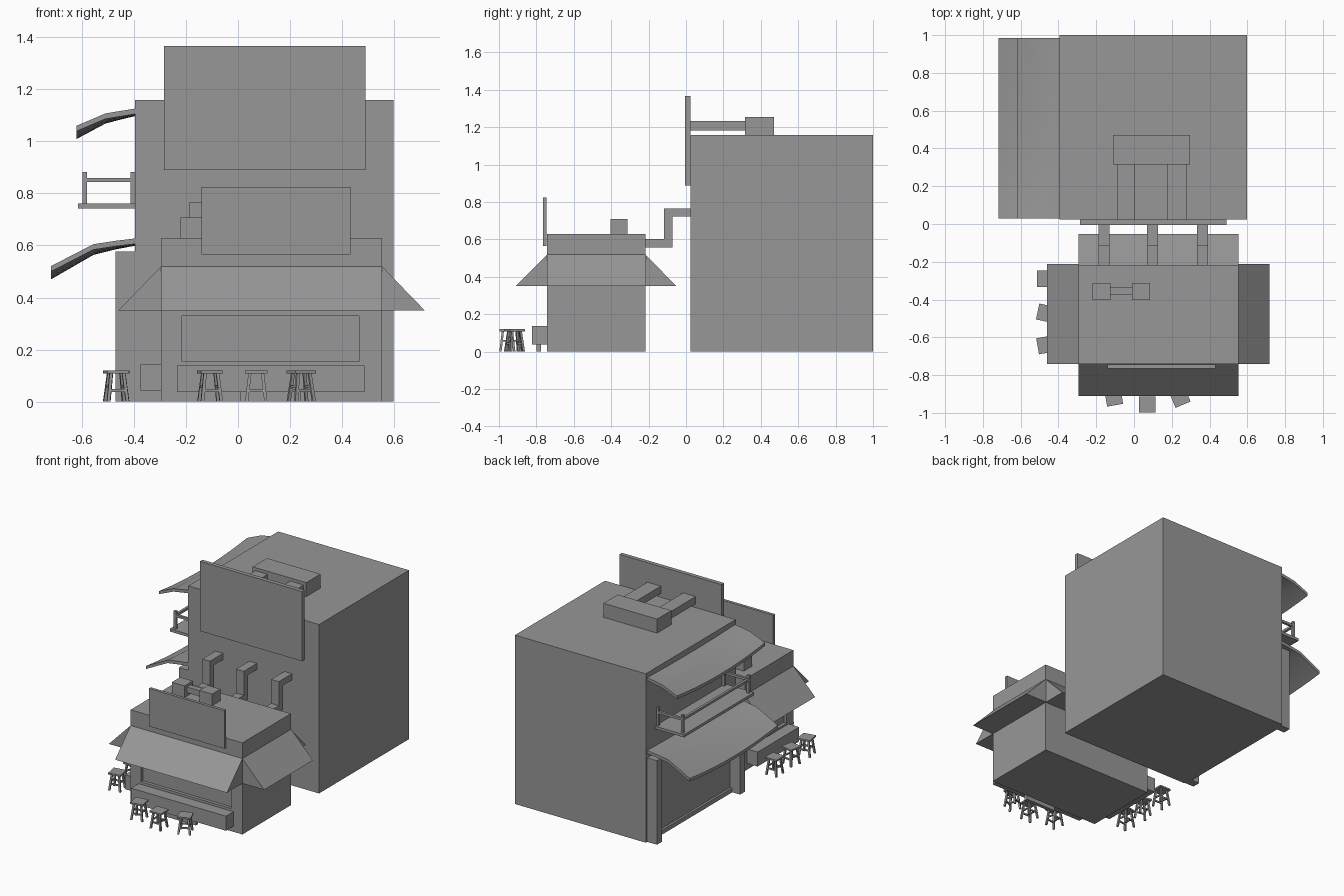
import bpy, bmesh, math
from mathutils import Matrix, Vector

if "Cube" in bpy.data.objects:
    bpy.data.objects.remove(bpy.data.objects["Cube"])

grey = bpy.data.materials.new("dark_grey")
grey.diffuse_color = (.31, .31, .31, 1)
grey.use_nodes = True
grey.node_tree.nodes["Principled BSDF"].inputs["Base Color"].default_value = grey.diffuse_color


def make(name, bm):
    bmesh.ops.recalc_face_normals(bm, faces=bm.faces)
    me = bpy.data.meshes.new(name)
    bm.to_mesh(me)
    bm.free()
    me.materials.append(grey)
    ob = bpy.data.objects.new(name, me)
    bpy.context.collection.objects.link(ob)
    return ob


def add_box(bm, x0, x1, y0, y1, z0, z1):
    m = Matrix.Translation(((x0 + x1) / 2, (y0 + y1) / 2, (z0 + z1) / 2)) @ Matrix.Diagonal((x1 - x0, y1 - y0, z1 - z0, 1))
    bmesh.ops.create_cube(bm, size=1, matrix=m)


def box(name, *dims):
    bm = bmesh.new()
    add_box(bm, *dims)
    return make(name, bm)


def prism(name, pts, a, b, axis):
    """Extrude a profile of (horizontal, z) points along x or y from a to b."""
    bm = bmesh.new()
    def place(h, z, t):
        return (t, h, z) if axis == 'x' else (h, t, z)
    f = bm.faces.new([bm.verts.new(place(h, z, a)) for h, z in pts])
    g = bmesh.ops.extrude_face_region(bm, geom=[f])
    d = Vector(place(0, 0, b - a))
    bmesh.ops.translate(bm, vec=d, verts=[v for v in g['geom'] if isinstance(v, bmesh.types.BMVert)])
    return make(name, bm)


def recess(ob, *dims):
    cut = box("window_cutter", *dims)
    cut.hide_render = True
    cut.hide_viewport = True
    m = ob.modifiers.new("recess", 'BOOLEAN')
    m.operation = 'DIFFERENCE'
    m.solver = 'EXACT'
    m.object = cut


def canopy(name, pts, y0, y1, thick=.021, n=10):
    """Thin sheet through (x, top z, sag) points, sagging between its raised ends."""
    bm = bmesh.new()
    rings = []
    for i in range(n + 1):
        t = i / n
        low = 4 * t * (1 - t)
        y = y0 + (y1 - y0) * t
        top = [bm.verts.new((x, y, z - s * low)) for x, z, s in pts]
        bot = [bm.verts.new((x, y, z - s * low - thick)) for x, z, s in reversed(pts)]
        rings.append(top + bot)
    for a, b in zip(rings, rings[1:]):
        for k in range(len(a)):
            j = (k + 1) % len(a)
            bm.faces.new((a[k], a[j], b[j], b[k]))
    bm.faces.new(rings[0])
    bm.faces.new(rings[-1])
    ob = make(name, bm)
    bpy.ops.object.select_all(action='DESELECT')
    ob.select_set(True)
    bpy.context.view_layer.objects.active = ob
    bpy.ops.object.shade_smooth_by_angle(angle=math.radians(35))


# main building and roof sign
box("main_building", -.395, .597, .025, 1, 0, 1.158)
box("roof_sign", -.285, .489, -.005, .023, .889, 1.367)
box("sign_anchor", -.11, .297, .315, .47, 1.158, 1.254)
for x0, x1 in ((-.09, .005), (.175, .277)):
    box("sign_arm", x0, x1, .02, .32, 1.183, 1.233)

# stall with shallow serving windows
stall = box("stall", -.295, .553, -.742, -.217, 0, .628)
recess(stall, -.215, .465, -.80, -.72, .155, .33)
recess(stall, -.35, -.273, -.67, -.27, .155, .33)

# four solid wedge awnings
for n, h0, h1, a, b, ax in (("front", -.742, -.91, -.295, .553, 'x'), ("back", -.217, -.052, -.295, .553, 'x'),
                            ("left", -.295, -.46, -.742, -.213, 'y'), ("right", .553, .718, -.742, -.213, 'y')):
    prism(n + "_awning", [(h0, .52), (h1, .35), (h0, .35)], a, b, ax)

# counters and the front foot
box("front_counter", -.235, .485, -.823, -.742, .038, .138)
box("front_counter_foot", .01, .24, -.80, -.775, 0, .04)
box("left_counter", -.375, -.295, -.69, -.24, .043, .142)

# stall sign and rooftop units
box("stall_sign", -.14, .432, -.765, -.745, .565, .825)
for x0 in (-.22, -.01):
    box("roof_unit", x0, x0 + .096, -.403, -.313, .628, .708)
box("roof_unit_link", -.125, -.01, -.375, -.337, .65, .69)

# bent ducts between stall and building
duct = [(-.217, .556), (-.073, .556), (-.073, .723), (.025, .723),
        (.025, .766), (-.117, .766), (-.117, .601), (-.217, .601)]
for x in (-.16, .097, .363):
    prism("duct", duct, x - .029, x + .029, 'x')

# side doorway: pillars and sill
for y0 in (.03, .93):
    box("door_pillar", -.47, -.395, y0, y0 + .055, 0, .576)
box("door_sill", -.41, -.395, .085, .93, 0, .03)

# sagging side canopies
canopy("lower_canopy", [(-.395, .627, .007), (-.47, .618, .012), (-.555, .605, .02), (-.718, .521, .03)], .03, .985)
canopy("upper_canopy", [(-.395, 1.126, .008), (-.45, 1.117, .012), (-.51, 1.107, .018), (-.62, 1.06, .03)], .03, .985)

# balcony with posts and rails
box("balcony_floor", -.615, -.395, .14, .9, .742, .761)
for x0 in (-.597, -.412):
    for y0 in (.155, .868):
        box("balcony_post", x0, x0 + .017, y0, y0 + .017, .761, .883)
for y0 in (.155, .868):
    box("balcony_end_rail", -.58, -.412, y0, y0 + .017, .844, .86)
box("balcony_long_rail", -.597, -.58, .172, .868, .844, .86)


# stools: square seat, splayed legs, cross rails
def stool(x, y, deg):
    bm = bmesh.new()
    s = .043
    add_box(bm, -s, s, -s, s, .109, .12)
    for i in (-1, 1):
        for j in (-1, 1):
            n = len(bm.verts)
            add_box(bm, -.006, .006, -.006, .006, 0, .111)
            bm.verts.ensure_lookup_table()
            for v in bm.verts[n:]:
                k = .037 if v.co.z < .05 else .024
                v.co.x += i * k
                v.co.y += j * k
        add_box(bm, -.032, .032, i * .032 - .004, i * .032 + .004, .038, .048)
        add_box(bm, i * .03 - .004, i * .03 + .004, -.03, .03, .053, .062)
    bm.transform(Matrix.Translation((x, y, 0)) @ Matrix.Rotation(math.radians(deg), 4, 'Z'))
    make("stool", bm)


for x, y, deg in ((-.107, -.917, 10), (.07, -.955, 0), (.243, -.917, 23),
                  (-.47, -.29, 0), (-.468, -.472, -12), (-.468, -.64, 10)):
    stool(x, y, deg)
